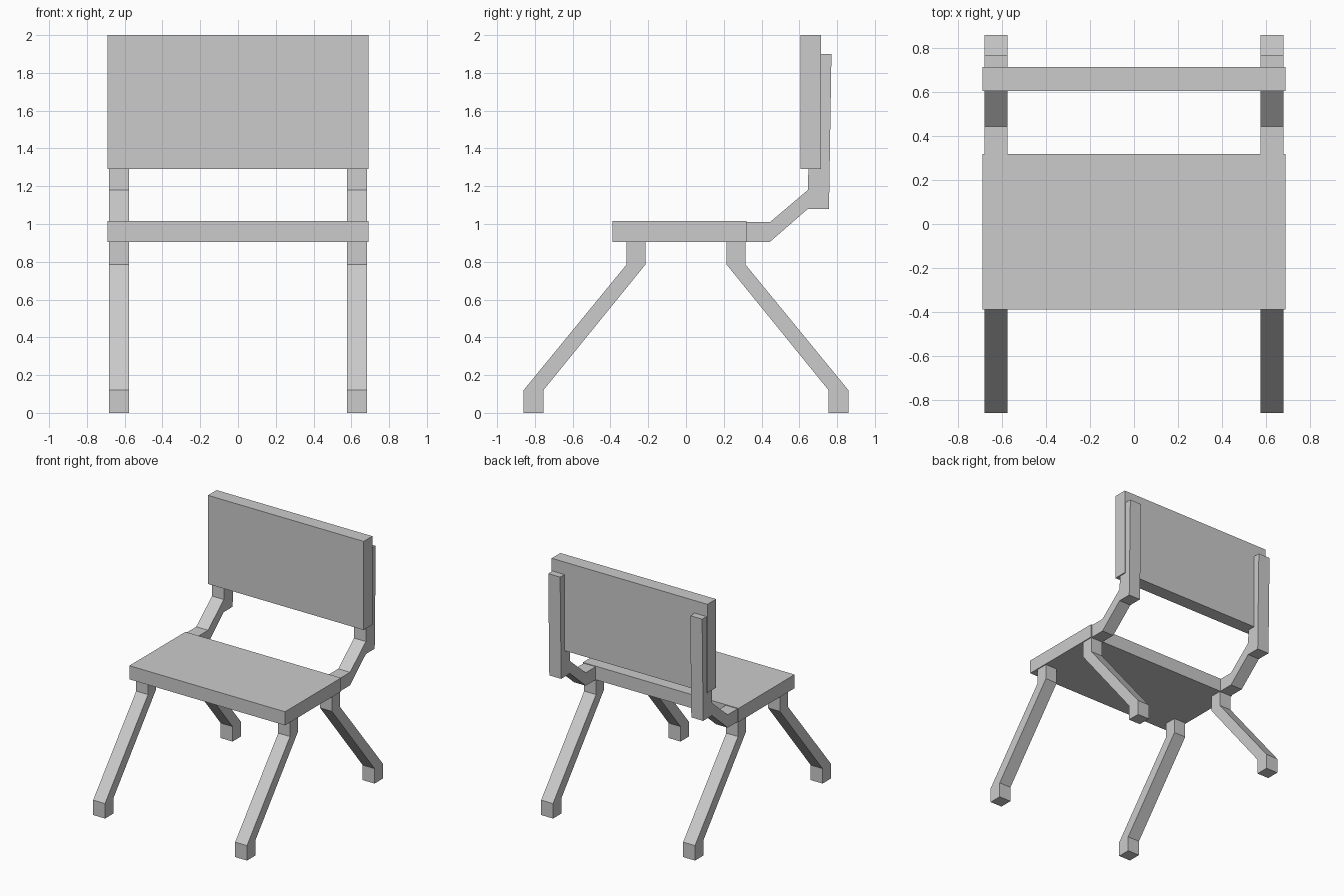
import bpy
import bmesh

if "Cube" in bpy.data.objects:
    bpy.data.objects.remove(bpy.data.objects["Cube"])


def extrude_profile(name, profile, x0, x1):
    """Prism made from a closed (y, z) outline stretched from x0 to x1."""
    bm = bmesh.new()
    face = bm.faces.new([bm.verts.new((x0, y, z)) for y, z in profile])
    side = bmesh.ops.extrude_face_region(bm, geom=[face])
    verts = [g for g in side["geom"] if isinstance(g, bmesh.types.BMVert)]
    bmesh.ops.translate(bm, verts=verts, vec=(x1 - x0, 0, 0))
    bmesh.ops.recalc_face_normals(bm, faces=bm.faces)
    mesh = bpy.data.meshes.new(name)
    bm.to_mesh(mesh)
    bm.free()
    obj = bpy.data.objects.new(name, mesh)
    bpy.context.collection.objects.link(obj)
    return obj


def rect(y0, y1, z0, z1):
    return [(y0, z0), (y1, z0), (y1, z1), (y0, z1)]


def mirrored_pair(name, profile):
    """Bar on the right side, mirrored to the left."""
    obj = extrude_profile(name, profile, 0.577, 0.682)
    obj.modifiers.new("Mirror", "MIRROR").use_axis[0] = True


# Seat and backrest boards
extrude_profile("seat", rect(-0.39, 0.32, 0.906, 1.015), -0.69, 0.69)
extrude_profile("backrest", rect(0.605, 0.715, 1.29, 2.0), -0.69, 0.69)

# Splayed legs with upright feet and tops
leg = [(-0.86, 0), (-0.755, 0), (-0.755, 0.12), (-0.215, 0.785),
       (-0.215, 0.906), (-0.315, 0.906), (-0.315, 0.785), (-0.86, 0.12)]
mirrored_pair("front_legs", leg)
mirrored_pair("rear_legs", [(-y, z) for y, z in leg])

# Cranked supports joining the seat to the backrest
mirrored_pair("back_supports", [
    (0.32, 0.906), (0.445, 0.906), (0.645, 1.08), (0.757, 1.08), (0.77, 1.9),
    (0.665, 1.9), (0.645, 1.18), (0.445, 1.01), (0.32, 1.01)])
